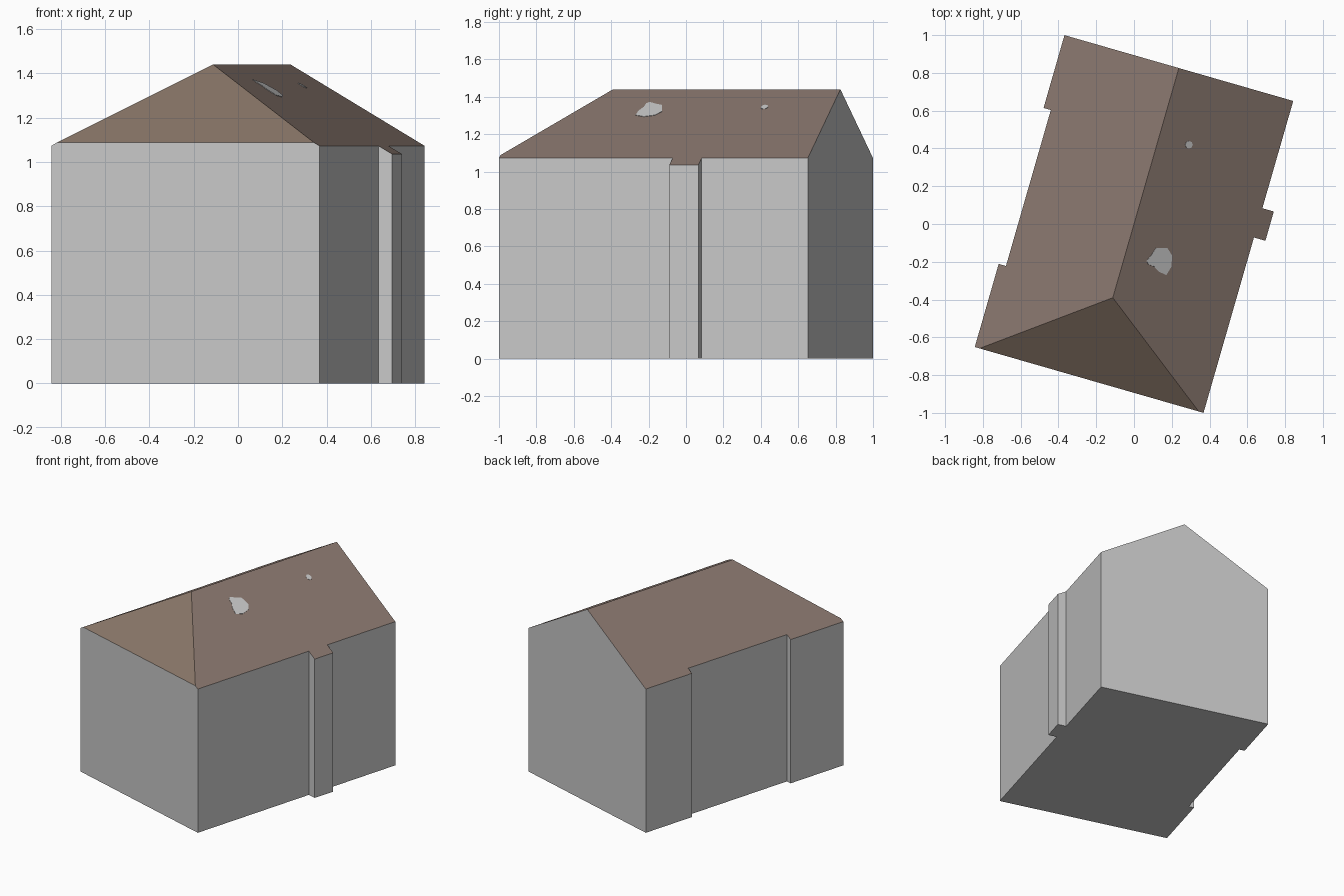
import bpy, bmesh, math
from mathutils import Vector, Matrix

if "Cube" in bpy.data.objects:
    bpy.data.objects.remove(bpy.data.objects["Cube"])

TURN = Matrix.Rotation(math.radians(-16.05), 4, 'Z')
RIDGE, SLOPE = 1.44, 0.583          # ridge height, side roof slope
HIP_Y, HIP_SLOPE = -0.406, 0.777    # ridge end and slope of the front hip
HALF_W, HALF_L = 0.63, 0.859


def material(name, rgb):
    m = bpy.data.materials.new(name)
    m.diffuse_color = (*rgb, 1)
    m.use_nodes = True
    m.node_tree.nodes["Principled BSDF"].inputs["Base Color"].default_value = m.diffuse_color
    return m


WALL = material("grey wall", (0.578, 0.578, 0.578))
ROOF = material("brown roof", (0.25, 0.184, 0.156))
HIP = material("warm brown hip", (0.25, 0.18, 0.138))


def make_object(name, bm, mats):
    bmesh.ops.recalc_face_normals(bm, faces=bm.faces)
    me = bpy.data.meshes.new(name)
    bm.to_mesh(me)
    bm.free()
    for m in mats:
        me.materials.append(m)
    ob = bpy.data.objects.new(name, me)
    bpy.context.collection.objects.link(ob)
    return ob


def prism(bm, points, height):
    base = bm.faces.new([bm.verts.new(p) for p in points])
    top = bmesh.ops.extrude_face_region(bm, geom=[base], use_keep_orig=True)
    verts = [v for v in top["geom"] if isinstance(v, bmesh.types.BMVert)]
    bmesh.ops.translate(bm, verts=verts, vec=height)


# House footprint: right side bay, recessed left wall
footprint = [(-HALF_W, -HALF_L), (HALF_W, -HALF_L),
             (HALF_W, 0.107), (0.693, 0.107), (0.693, 0.268), (HALF_W, 0.268),
             (HALF_W, HALF_L), (-HALF_W, HALF_L),
             (-HALF_W, 0.458), (-0.59, 0.458), (-0.59, -0.401), (-HALF_W, -0.401)]
bm = bmesh.new()
prism(bm, [(x, y, 0) for x, y in footprint], Vector((0, 0, 1.6)))

# Roof: slice the block with two side planes and one hip plane
for co, no in [((0, 0, RIDGE), (SLOPE, 0, 1)),
               ((0, 0, RIDGE), (-SLOPE, 0, 1)),
               ((0, HIP_Y, RIDGE), (0, -HIP_SLOPE, 1))]:
    geom = bm.verts[:] + bm.edges[:] + bm.faces[:]
    bmesh.ops.bisect_plane(bm, geom=geom, dist=1e-5, plane_co=co, plane_no=no,
                           clear_outer=True)
    rim = [e for e in bm.edges if e.is_boundary]
    bmesh.ops.edgeloop_fill(bm, edges=rim)
bmesh.ops.recalc_face_normals(bm, faces=bm.faces)

# Upward faces are roof, the front-facing one is the hip
for f in bm.faces:
    if f.normal.z > 0.3:
        f.material_index = 2 if f.normal.y < -0.3 else 1
bm.transform(TURN)
make_object("house", bm, [WALL, ROOF, HIP])


# Grey spots on the right roof slope, as thin plates
def roof_spot(name, outline):
    bm = bmesh.new()
    pts = []
    for x, y in outline:
        p = TURN.inverted() @ Vector((x, y, 0))
        p.z = RIDGE - SLOPE * p.x - 0.001
        pts.append(TURN @ p)
    prism(bm, pts, TURN @ Vector((SLOPE, 0, 1)).normalized() * 0.003)
    make_object(name, bm, [WALL])


roof_spot("large_roof_spot", [
    (0.065, -0.195), (0.09, -0.165), (0.115, -0.127), (0.175, -0.127),
    (0.2, -0.165), (0.197, -0.225), (0.17, -0.27), (0.13, -0.252),
    (0.105, -0.225), (0.075, -0.213)])
roof_spot("small_roof_spot", [
    (0.29 + 0.02 * math.cos(i * math.pi / 4), 0.42 + 0.02 * math.sin(i * math.pi / 4))
    for i in range(8)])
